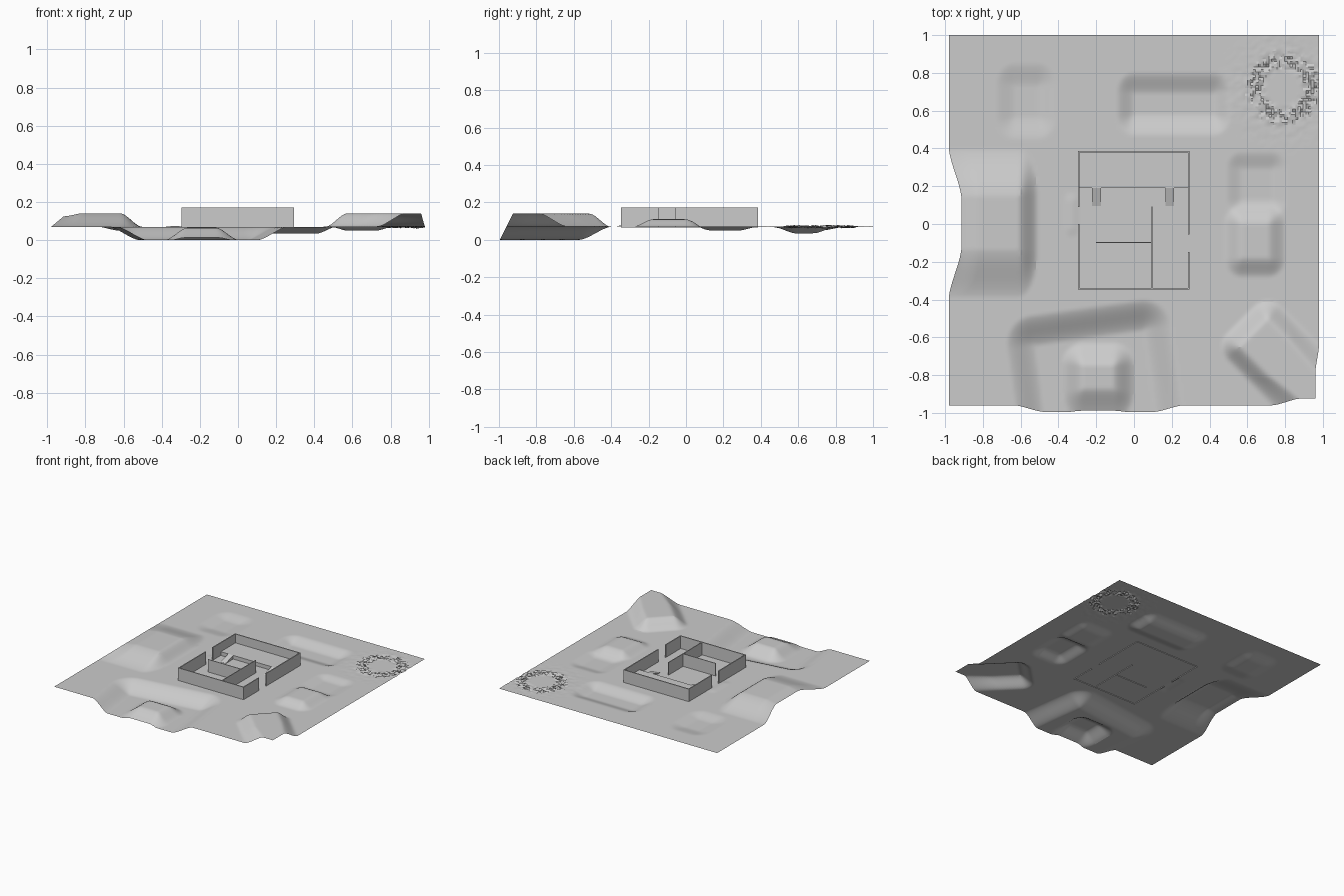
import bpy, bmesh, math, random

if "Cube" in bpy.data.objects:
    bpy.data.objects.remove(bpy.data.objects["Cube"])

random.seed(4)
GROUND = 0.07

# Landforms: centre x, y, plateau half sizes, slope widths, rotation, height
LANDFORMS = [
    (-0.90, 0.005, 0.29, 0.14, 0.10, 0.25, 0, 0.07),       # left hill
    (-1.02, 0.005, 0.05, 0.14, 0.15, 0.25, 0, -0.015),     # its lower outer rim
    (0.898, -0.841, 0.10, 0.37, 0.10, 0.10, 45, 0.07),     # corner rampart
    (-0.18, -1.00, 0.29, 0.40, 0.15, 0.16, 8, -0.07),      # front basin
    (-0.19, -0.81, 0.08, 0.06, 0.11, 0.12, 0, 0.065),      # mound in basin
    (0.64, -0.09, 0.07, 0.09, 0.09, 0.10, 0, 0.04),        # right mound
    (0.65, 0.21, 0.08, 0.08, 0.08, 0.09, 0, -0.02),        # right hollow
    (0.21, 0.635, 0.21, 0.055, 0.09, 0.11, 0, -0.035),     # back trench
    (-0.57, 0.65, 0.06, 0.08, 0.10, 0.12, 0, -0.02),       # back left hollow
    (-0.33, 0.05, 0.01, 0.07, 0.03, 0.05, 0, 0.005),       # doorway doorstep
]


def clamp(v):
    return max(0.0, min(1.0, v))


def relief(x, y):
    h = 0.0
    for cx, cy, hx, hy, fx, fy, rot, dz in LANDFORMS:
        a = math.radians(rot)
        dx, dy = x - cx, y - cy
        u = dx * math.cos(a) + dy * math.sin(a)
        v = -dx * math.sin(a) + dy * math.cos(a)
        d = math.hypot(max(abs(u) - hx, 0) / fx, max(abs(v) - hy, 0) / fy)
        t = clamp(1 - d)
        h += dz * (0.5 * t + 0.5 * t * t * (3 - 2 * t))
    return h


def make_object(name, bm):
    bmesh.ops.recalc_face_normals(bm, faces=bm.faces)
    mesh = bpy.data.meshes.new(name)
    bm.to_mesh(mesh)
    bm.free()
    obj = bpy.data.objects.new(name, mesh)
    bpy.context.collection.objects.link(obj)
    return obj


# Terrain sheet with hills, basins and a rubble ring
bm = bmesh.new()
bmesh.ops.create_grid(bm, x_segments=140, y_segments=140, size=0.98)
for v in bm.verts:
    x, y = v.co.x, v.co.y + 0.02
    h = relief(x, y)
    left, right, front = (clamp(1 - d / 0.15) for d in (x + 0.98, 0.98 - x, y + 0.96))
    r = math.hypot(x - 0.79, y - 0.72)
    rough = 0.0
    if r > 0.10:
        rough = 0.009 * clamp(1 - abs(r - 0.15) / 0.06) + 0.002 * clamp((0.36 - r) / 0.15)
    v.co = (x + h * (1.2 * left - 0.28 * right),
            y + h * 0.5 * front,
            max(0.0, GROUND + h + rough * random.uniform(-1, 1)))
terrain = make_object("terrain", bm)
if terrain.data.polygons[0].normal.z < 0:
    terrain.data.flip_normals()
bpy.context.view_layer.objects.active = terrain
terrain.select_set(True)
bpy.ops.object.shade_smooth_by_angle(angle=math.radians(20))


def add_box(bm, x0, x1, y0, y1, z0, z1):
    verts = bmesh.ops.create_cube(bm, size=1)["verts"]
    for v in verts:
        v.co = (x0 if v.co.x < 0 else x1, y0 if v.co.y < 0 else y1, z0 if v.co.z < 0 else z1)
    return verts


# Walls of the roofless building, with a doorway on each side
X0, X1, Y0, Y1, T = -0.296, 0.293, -0.347, 0.386, 0.008
WALLS = {
    "front_wall": (X0, X1, Y0, Y0 + T),
    "back_wall": (X0, X1, Y1 - T, Y1),
    "left_wall_front": (X0, X0 + T, Y0 + T, 0.0),
    "left_wall_back": (X0, X0 + T, 0.09, Y1 - T),
    "right_wall_front": (X1 - T, X1, Y0 + T, -0.148),
    "right_wall_back": (X1 - T, X1, -0.055, Y1 - T),
    "long_partition": (0.092, 0.098, Y0 + T, 0.092),
    "cross_partition": (-0.2, 0.092, -0.1, -0.094),
}
for name, (a, b, c, d) in WALLS.items():
    bm = bmesh.new()
    add_box(bm, a, b, c, d, 0.065, 0.172)
    make_object(name, bm)

# Raised floor at the back with two ramps
bm = bmesh.new()
add_box(bm, X0 + T, X1 - T, 0.19, Y1 - T, GROUND, 0.10)
make_object("raised_floor", bm)
for side, cx in (("left", -0.199), ("right", 0.19)):
    bm = bmesh.new()
    for v in add_box(bm, cx - 0.023, cx + 0.023, 0.095, 0.19, GROUND, 0.10):
        if v.co.y < 0.1 and v.co.z > GROUND + 0.01:
            v.co.z = GROUND + 0.001
    make_object(side + "_ramp", bm)
